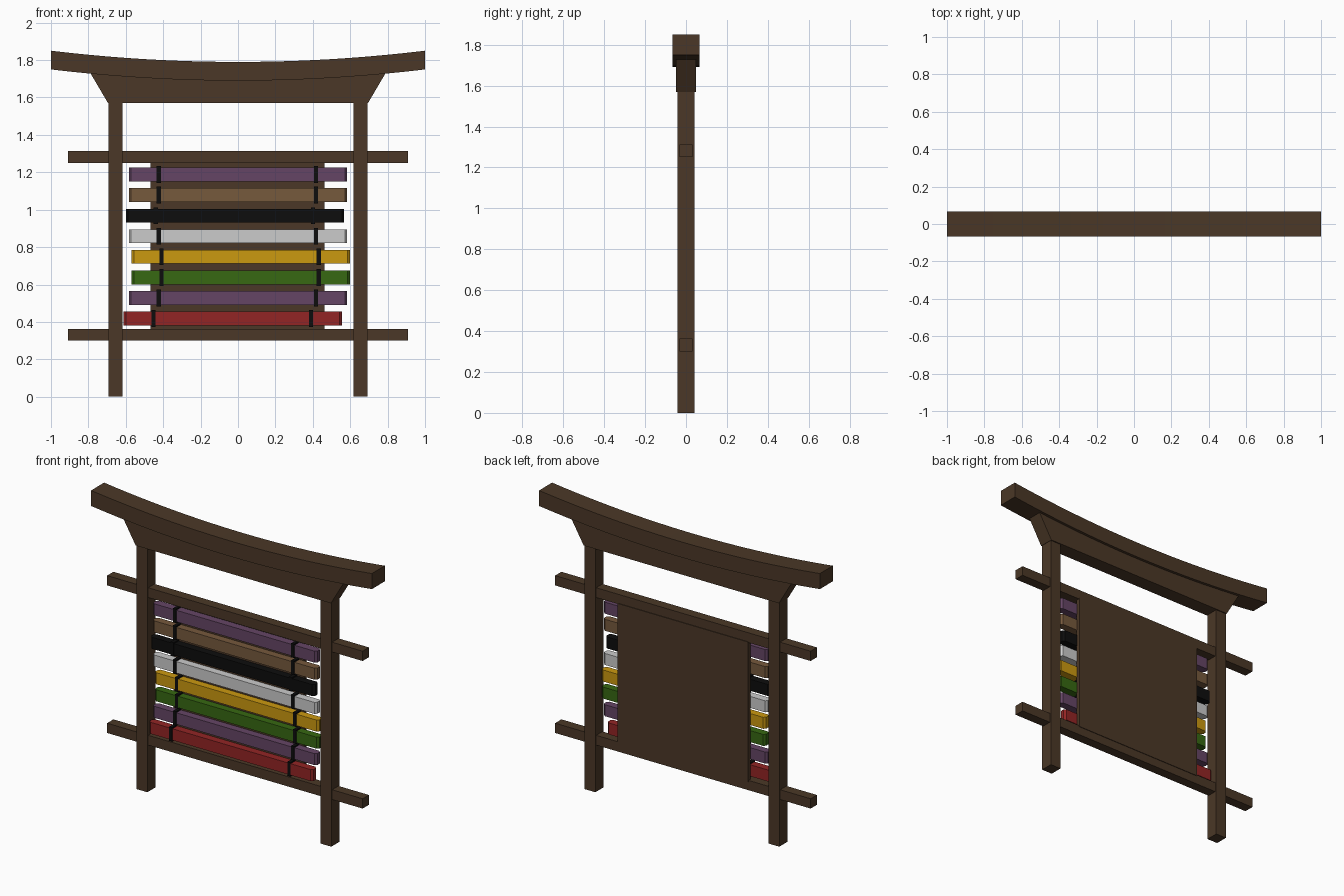
import bpy, bmesh

cube = bpy.data.objects.get("Cube")
if cube:
    bpy.data.objects.remove(cube, do_unlink=True)


def material(name, rgb):
    m = bpy.data.materials.new(name)
    m.use_nodes = True
    col = (*rgb, 1)
    m.diffuse_color = col
    m.node_tree.nodes["Principled BSDF"].inputs["Base Color"].default_value = col
    return m


WOOD = material("dark wood", (0.07, 0.039, 0.02))
BLACK = material("black", (0.004, 0.004, 0.004))
RED = material("red", (0.29, 0.018, 0.018))
PURPLE = material("purple", (0.13, 0.06, 0.13))
GREEN = material("green", (0.038, 0.14, 0.006))
YELLOW = material("yellow", (0.6, 0.32, 0.005))
WHITE = material("white", (0.6, 0.6, 0.6))
BROWN = material("brown", (0.18, 0.1, 0.046))


def prism(name, outline, low, high, mat, axis="y"):
    """Extrude a flat outline: (x, z) along y, or (x, y) along z."""
    bm = bmesh.new()

    def place(p, d):
        return (p[0], d, p[1]) if axis == "y" else (p[0], p[1], d)
    a = [bm.verts.new(place(p, low)) for p in outline]
    b = [bm.verts.new(place(p, high)) for p in outline]
    bm.faces.new(a)
    bm.faces.new(b[::-1])
    n = len(a)
    for i in range(n):
        j = (i + 1) % n
        bm.faces.new((a[i], b[i], b[j], a[j]))
    bmesh.ops.recalc_face_normals(bm, faces=bm.faces)
    me = bpy.data.meshes.new(name)
    bm.to_mesh(me)
    bm.free()
    me.materials.append(mat)
    ob = bpy.data.objects.new(name, me)
    bpy.context.collection.objects.link(ob)
    return ob


def box(name, x0, x1, y0, y1, z0, z1, mat):
    return prism(name, [(x0, z0), (x1, z0), (x1, z1), (x0, z1)], y0, y1, mat)


def sag(x):
    """Underside of the curved top beam."""
    return 1.69 + 0.06 * x * x


# Posts and cross rails
for side, s in (("right", -1), ("left", 1)):
    box(side + "_post", s * 0.655 - 0.038, s * 0.655 + 0.038, -0.041, 0.041, 0, 1.58, WOOD)
for name, z in (("lower_rail", 0.30), ("upper_rail", 1.25)):
    box(name, -0.91, 0.91, -0.032, 0.032, z, z + 0.063, WOOD)

# Curved top beam
N = 24
xs = [-1 + 2 * i / N for i in range(N + 1)]
prism("top_beam", [(x, sag(x)) for x in xs] + [(x, sag(x) + 0.1) for x in reversed(xs)],
      -0.066, 0.066, WOOD)

# Flared lintel following the beam
prism("lintel", [(-0.695, 1.57), (0.695, 1.57)] +
      [(-0.79 * x, sag(0.79 * x) + 0.004) for x in xs], -0.048, 0.048, WOOD)

# Backing board
box("back_board", -0.468, 0.462, 0.01, 0.036, 0.355, 1.255, WOOD)

# Folded belts with clipped ends, each held by two straps
belts = [("red", RED, -0.027), ("lower_purple", PURPLE, 0), ("green", GREEN, 0.014),
         ("yellow", YELLOW, 0.014), ("white", WHITE, 0), ("black", BLACK, -0.016),
         ("brown", BROWN, 0), ("upper_purple", PURPLE, 0)]
L, C, FRONT, BACK = 0.584, 0.013, -0.038, 0.011
for i, (name, mat, cx) in enumerate(belts):
    z = 0.418 + 0.11 * i
    plan = [(cx - L, FRONT + C), (cx - L + C, FRONT), (cx + L - C, FRONT), (cx + L, FRONT + C),
            (cx + L, BACK - C), (cx + L - C, BACK), (cx - L + C, BACK), (cx - L, BACK - C)]
    prism(name + "_belt", plan, z - 0.037, z + 0.037, mat, axis="z")
    for side, x in (("right", -0.424), ("left", 0.418)):
        box(f"{name}_{side}_strap", cx + x - 0.011, cx + x + 0.011,
            FRONT - 0.003, BACK + 0.003, z - 0.045, z + 0.045, BLACK)
